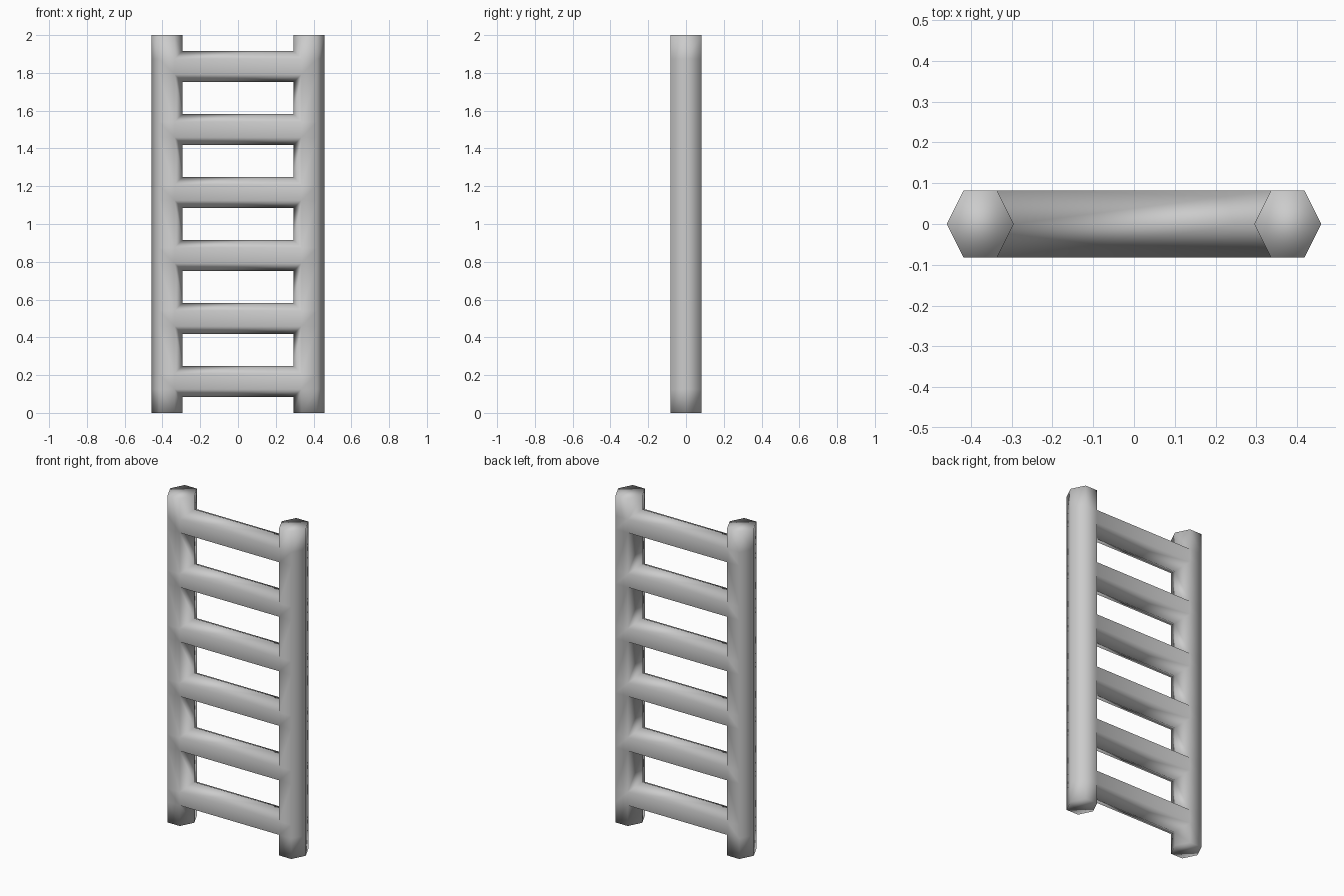
import bpy
import bmesh

if "Cube" in bpy.data.objects:
    bpy.data.objects.remove(bpy.data.objects["Cube"])

RAIL_X = 0.377      # rail centre
R = 0.082           # bar radius, ridge to ridge, and half depth
H = 0.041           # half width of the flat front and back faces
HEIGHT = 2.0
RUNGS = 6

# Heights where rungs meet the rails: on the flat faces and on the inner ridge
flat_z, ridge_z = [0.0], [0.0]
for i in range(RUNGS):
    c = (i + 0.5) * HEIGHT / RUNGS
    flat_z += [c - H, c + H]
    ridge_z += [c - R, c + R]
flat_z.append(HEIGHT)
ridge_z.append(HEIGHT)

bm = bmesh.new()


def add_rail(side):
    """Hexagonal rail, left open on the inside where rungs join."""
    # inner ridge, inner front, outer front, outer ridge, outer back, inner back
    section = [(-R, 0), (-H, -R), (H, -R), (R, 0), (H, R), (-H, R)]
    rings = []
    for zf, zr in zip(flat_z, ridge_z):
        rings.append([bm.verts.new((side * (RAIL_X + x), y, zr if k == 0 else zf))
                      for k, (x, y) in enumerate(section)])
    for i, (a, b) in enumerate(zip(rings, rings[1:])):
        for k in range(6):
            if i % 2 and k in (0, 5):
                continue
            n = (k + 1) % 6
            bm.faces.new((a[k], a[n], b[n], b[k]))
    bm.faces.new(rings[0])
    bm.faces.new(rings[-1])
    return rings


left = add_rail(-1)
right = add_rail(1)


# Hexagonal rungs mitred into both rails
def joint(rings, i):
    a, b = rings[i], rings[i + 1]
    return [a[0], a[1], b[1], b[0], b[5], a[5]]


for i in range(1, 2 * RUNGS, 2):
    p, q = joint(left, i), joint(right, i)
    for k in range(6):
        n = (k + 1) % 6
        bm.faces.new((p[k], p[n], q[n], q[k]))

bmesh.ops.recalc_face_normals(bm, faces=bm.faces)
for f in bm.faces:
    f.smooth = True

mesh = bpy.data.meshes.new("ladder")
bm.to_mesh(mesh)
bm.free()
ladder = bpy.data.objects.new("ladder", mesh)
bpy.context.collection.objects.link(ladder)
